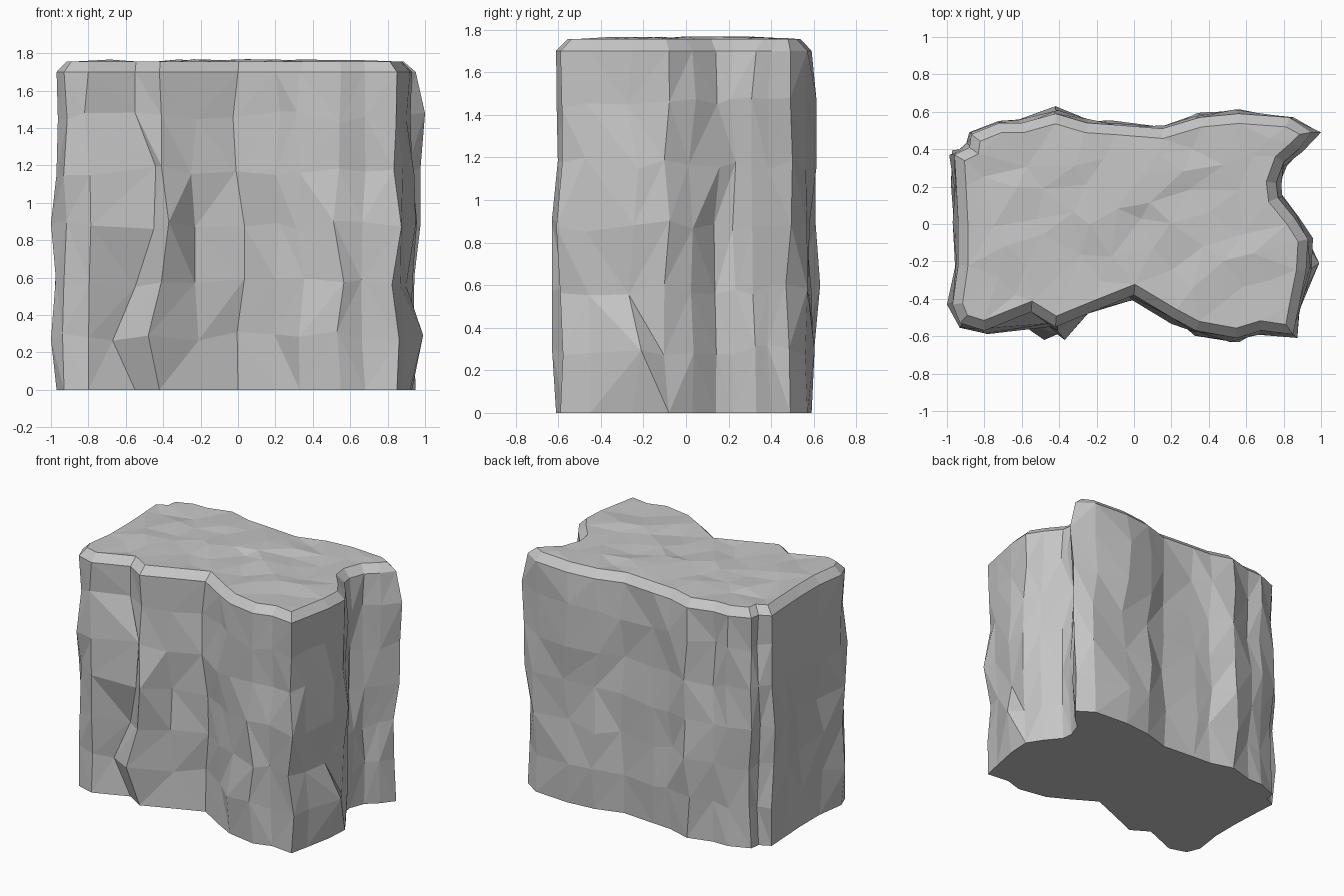
import bpy
import bmesh
import random
from mathutils import Vector
from mathutils.geometry import delaunay_2d_cdt

cube = bpy.data.objects.get("Cube")
if cube:
    bpy.data.objects.remove(cube, do_unlink=True)

rng = random.Random(7)

# Plan outline of the cliff block, counter-clockwise from the front corner
outline = [Vector(p) for p in (
    (-.93, -.53), (-.8, -.57), (-.55, -.47), (-.42, -.55), (-.2, -.46), (0, -.38),
    (.2, -.5), (.33, -.57), (.55, -.61), (.68, -.57), (.85, -.59),
    (.88, -.45), (.92, -.25), (.93, -.08), (.86, .03), (.77, .14), (.76, .22),
    (.8, .33), (.88, .4), (.95, .49), (.83, .57),
    (.56, .59), (.35, .57), (.15, .51), (-.1, .53), (-.25, .54), (-.42, .59),
    (-.6, .54), (-.72, .54), (-.87, .48), (-.88, .41), (-.96, .37),
    (-.95, .2), (-.94, 0), (-.94, -.22), (-.97, -.43))]
levels = (0, .29, .58, .88, 1.17, 1.46, 1.7)
rim_height = 1.755
rim_inset = .052
count = len(outline)

# Distinct ledges and hollows: (column, level) -> shift in plan
ledges = {
    (35, 1): (-.03, 0), (35, 3): (-.03, 0), (2, 1): (-.12, -.02),
    (2, 2): (0, 0), (2, 3): (.1, -.08), (2, 4): (.11, -.06), (2, 5): (0, 0),
    (3, 1): (-.06, -.07), (3, 2): (.01, -.04), (3, 3): (.05, -.07),
    (3, 4): (.01, -.02), (3, 5): (.01, .01),
    (4, 2): (-.03, 0), (4, 3): (-.03, .02), (4, 4): (-.05, -.02),
    (8, 3): (-.04, -.02), (12, 1): (.07, .04), (19, 5): (.05, 0),
    (26, 2): (0, .04),
}


def outward(i):
    """Mitred outward direction at an outline corner."""
    before = (outline[i] - outline[i - 1]).normalized()
    after = (outline[(i + 1) % count] - outline[i]).normalized()
    tangent = (before + after).normalized()
    normal = Vector((tangent.y, -tangent.x))
    miter = 1 / max(.8, abs(tangent.dot(before)))
    return normal, tangent, miter


def clamp(value, limit):
    return max(-limit, min(limit, value))


def wall_point(i, level):
    """Corner of the rough wall, pushed in or out at random."""
    normal, tangent, _ = outward(i)
    point = outline[i].copy()
    z = levels[level]
    middle = 0 < level < len(levels) - 1
    if (i, level) in ledges:
        point += Vector(ledges[i, level])
    elif middle:
        gap = min((outline[i] - outline[i - 1]).length,
                  (outline[(i + 1) % count] - outline[i]).length)
        point += normal * rng.uniform(-.018, .03)
        point += tangent * gap * rng.uniform(-.18, .18)
    if middle:
        z += rng.uniform(-.03, .03)
    return clamp(point.x, 1), clamp(point.y, .63), z


def join_rings(bm, lower, upper, split):
    """Bridge two rings, optionally with random diagonals."""
    for i in range(count):
        j = (i + 1) % count
        a, b, c, d = lower[i], lower[j], upper[j], upper[i]
        if not split:
            bm.faces.new((a, b, c, d))
        elif rng.random() < .5:
            bm.faces.new((a, b, c))
            bm.faces.new((a, c, d))
        else:
            bm.faces.new((a, b, d))
            bm.faces.new((b, c, d))


def fill_top(bm, ring):
    """Cover the top with long, gently uneven triangles."""
    border = [v.co.to_2d() for v in ring]
    points = list(border)
    for row in range(-4, 5):
        for column in range(-5, 6):
            p = Vector(((column + .5 * (row % 2)) * .22, row * .13 + column * .03))
            p += Vector((rng.uniform(-.05, .05), rng.uniform(-.03, .03)))
            if min((p - b).length for b in border) > .09:
                points.append(p)
    edges = [(i, (i + 1) % count) for i in range(count)]
    coords, _, faces, origins, _, _ = delaunay_2d_cdt(points, edges, [], 1, 1e-5)
    made = {}
    for face in faces:
        for k in face:
            if k in made:
                continue
            source = min(origins[k]) if origins[k] else count
            if source < count:
                made[k] = ring[source]
            else:
                z = rim_height + rng.uniform(-.015, .014)
                made[k] = bm.verts.new((coords[k].x, coords[k].y, z))
        bm.faces.new([made[k] for k in face])


# Rough walls
bm = bmesh.new()
rings = [[bm.verts.new(wall_point(i, level)) for i in range(count)]
         for level in range(len(levels))]
for lower, upper in zip(rings, rings[1:]):
    join_rings(bm, lower, upper, True)

# Chamfered rim
rim = []
for i in range(count):
    normal, _, miter = outward(i)
    p = outline[i] - normal * rim_inset * miter
    rim.append(bm.verts.new((p.x, p.y, rim_height)))
join_rings(bm, rings[-1], rim, False)

# Uneven top and flat base
fill_top(bm, rim)
bm.faces.new(list(reversed(rings[0])))
bmesh.ops.recalc_face_normals(bm, faces=bm.faces[:])

mesh = bpy.data.meshes.new("cliff_block")
bm.to_mesh(mesh)
bm.free()
cliff = bpy.data.objects.new("cliff_block", mesh)
bpy.context.scene.collection.objects.link(cliff)

# Plain grey stone
stone = bpy.data.materials.new("grey_stone")
stone.use_nodes = True
colour = (.56, .56, .56, 1)
stone.diffuse_color = colour
stone.node_tree.nodes["Principled BSDF"].inputs["Base Color"].default_value = colour
mesh.materials.append(stone)
